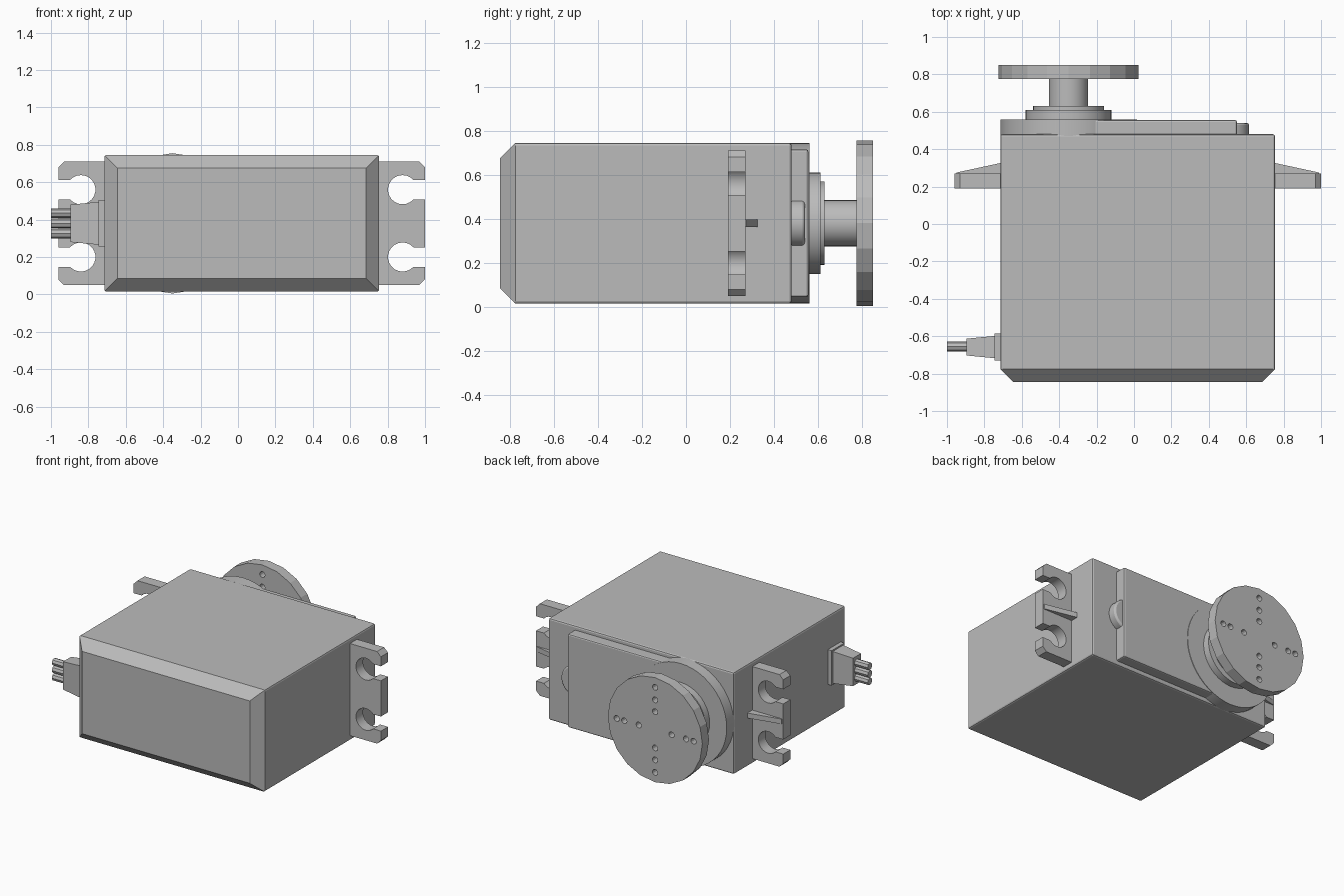
import bpy, bmesh
from math import cos, sin, pi, radians

cube = bpy.data.objects.get("Cube")
if cube:
    bpy.data.objects.remove(cube)

grey = bpy.data.materials.new("grey_plastic")
grey.use_nodes = True
COLOUR = (0.5, 0.5, 0.5, 1)
grey.diffuse_color = COLOUR
grey.node_tree.nodes["Principled BSDF"].inputs["Base Color"].default_value = COLOUR

CZ = 0.38           # middle height of the case
HUB = (-0.35, CZ)   # output shaft axis in x, z


def loft(name, rings, smooth=0, bevel=0):
    """Closed solid through rings of equal point count."""
    bm = bmesh.new()
    loops = [[bm.verts.new(p) for p in ring] for ring in rings]
    n = len(loops[0])
    for a, b in zip(loops, loops[1:]):
        for i in range(n):
            j = (i + 1) % n
            bm.faces.new((a[i], a[j], b[j], b[i]))
    bm.faces.new(loops[0])
    bm.faces.new(loops[-1])
    bmesh.ops.recalc_face_normals(bm, faces=bm.faces)
    mesh = bpy.data.meshes.new(name)
    bm.to_mesh(mesh)
    bm.free()
    mesh.materials.append(grey)
    obj = bpy.data.objects.new(name, mesh)
    bpy.context.collection.objects.link(obj)
    if bevel:
        mod = obj.modifiers.new("soft_edges", "BEVEL")
        mod.width, mod.segments = bevel, 2
        mod.limit_method, mod.angle_limit = "ANGLE", radians(70)
    if smooth:
        bpy.ops.object.select_all(action="DESELECT")
        obj.select_set(True)
        bpy.context.view_layer.objects.active = obj
        bpy.ops.object.shade_smooth_by_angle(angle=radians(smooth))
    return obj


def prism(name, outline, y0, y1, **kw):
    return loft(name, [[(x, y, z) for x, z in outline] for y in (y0, y1)], **kw)


def circle(x, z, r, n, start=0, end=2 * pi):
    full = abs(end - start) > 6.28
    steps = n if full else n - 1
    return [(x + r * cos(start + (end - start) * i / steps),
             z + r * sin(start + (end - start) * i / steps)) for i in range(n)]


def rect(x0, x1, z0, z1):
    return [(x0, z0), (x1, z0), (x1, z1), (x0, z1)]


# Main case with a chamfered front
wide = rect(-0.715, 0.755, 0.015, 0.745)
narrow = rect(-0.645, 0.685, 0.085, 0.675)
loft("case", [[(x, y, z) for x, z in outline] for outline, y in
              ((narrow, -0.845), (wide, -0.775), (wide, 0.48))], bevel=0.012)

# Gear cover: rounded around the shaft, straight toward the other end
prism("gear_cover_plate", rect(HUB[0], 0.55, 0.045, 0.715), 0.47, 0.556, bevel=0.01)
prism("gear_cover_round", circle(*HUB, 0.365, 48), 0.47, 0.56, smooth=30)
prism("cover_boss", circle(0.505, CZ, 0.11, 32), 0.47, 0.54, smooth=30, bevel=0.012)

# Output shaft with its collars
prism("lower_collar", circle(*HUB, 0.23, 40), 0.55, 0.61, smooth=30)
prism("upper_collar", circle(*HUB, 0.19, 40), 0.6, 0.63, smooth=30)
prism("output_shaft", circle(*HUB, 0.105, 32), 0.62, 0.79, smooth=30)

# Horn disc with a cross of screw holes
disc = prism("horn_disc", circle(*HUB, 0.375, 20, pi / 2, 2.5 * pi), 0.775, 0.85)
for arm in range(4):
    dx, dz = round(cos(arm * pi / 2)), round(sin(arm * pi / 2))
    for reach in (0.13, 0.245 if dx else 0.215, 0.305):
        hole = prism("hole_cutter", circle(HUB[0] + dx * reach, CZ + dz * reach, 0.021, 12),
                     0.7, 0.9)
        hole.hide_render = True
        hole.hide_viewport = True
        cut = disc.modifiers.new("screw_hole", "BOOLEAN")
        cut.operation, cut.object, cut.solver = "DIFFERENCE", hole, "EXACT"

# Bake the holes and drop the cutters
bpy.context.view_layer.update()
baked = bpy.data.meshes.new_from_object(disc.evaluated_get(bpy.context.evaluated_depsgraph_get()))
disc.modifiers.clear()
disc.data = baked
for obj in [o for o in bpy.data.objects if o.name.startswith("hole_cutter")]:
    bpy.data.objects.remove(obj)

# Mounting ears with open round slots, and a rib behind each
for side, name, root, tip in ((1, "left", 0.745, 1.0), (-1, "right", 0.705, 0.96)):
    mid, r, c = tip - 0.12, 0.078, 0.03
    gap = radians(42)
    slot = circle(mid, 0.56, r, 18, gap, 2 * pi - gap)
    upper = [(root, 0.71), (tip - c, 0.71), (tip, 0.71 - c), (tip, slot[0][1])]
    upper += slot + [(tip, slot[-1][1])]
    lower = [(x, 2 * CZ - z) for x, z in reversed(upper)]
    prism(name + "_ear", [(side * x, z) for x, z in upper + lower], 0.19, 0.27, smooth=30)
    tri = [(root, 0.26), (tip - 0.01, 0.26), (tip - 0.01, 0.275), (root, 0.328)]
    loft(name + "_ear_rib", [[(side * x, y, z) for x, y in tri] for z in (CZ - 0.018, CZ + 0.018)])


# Cable outlet: flange, tapered sleeve and three wires
def block_x(name, sections):
    loft(name, [[(x, -0.658 + sy * hy, CZ + sz * hz) for sy, sz in
                 ((-1, -1), (1, -1), (1, 1), (-1, 1))] for x, hy, hz in sections])


block_x("cable_flange", ((-0.7, 0.073, 0.125), (-0.745, 0.073, 0.125)))
block_x("cable_sleeve", ((-0.74, 0.06, 0.115), (-0.895, 0.045, 0.1)))
for i in (-1, 0, 1):
    loft(f"wire_{i + 2}", [[(x, y, z) for y, z in circle(-0.655, CZ + i * 0.054, 0.026, 8)]
                           for x in (-0.88, -1.0)])
